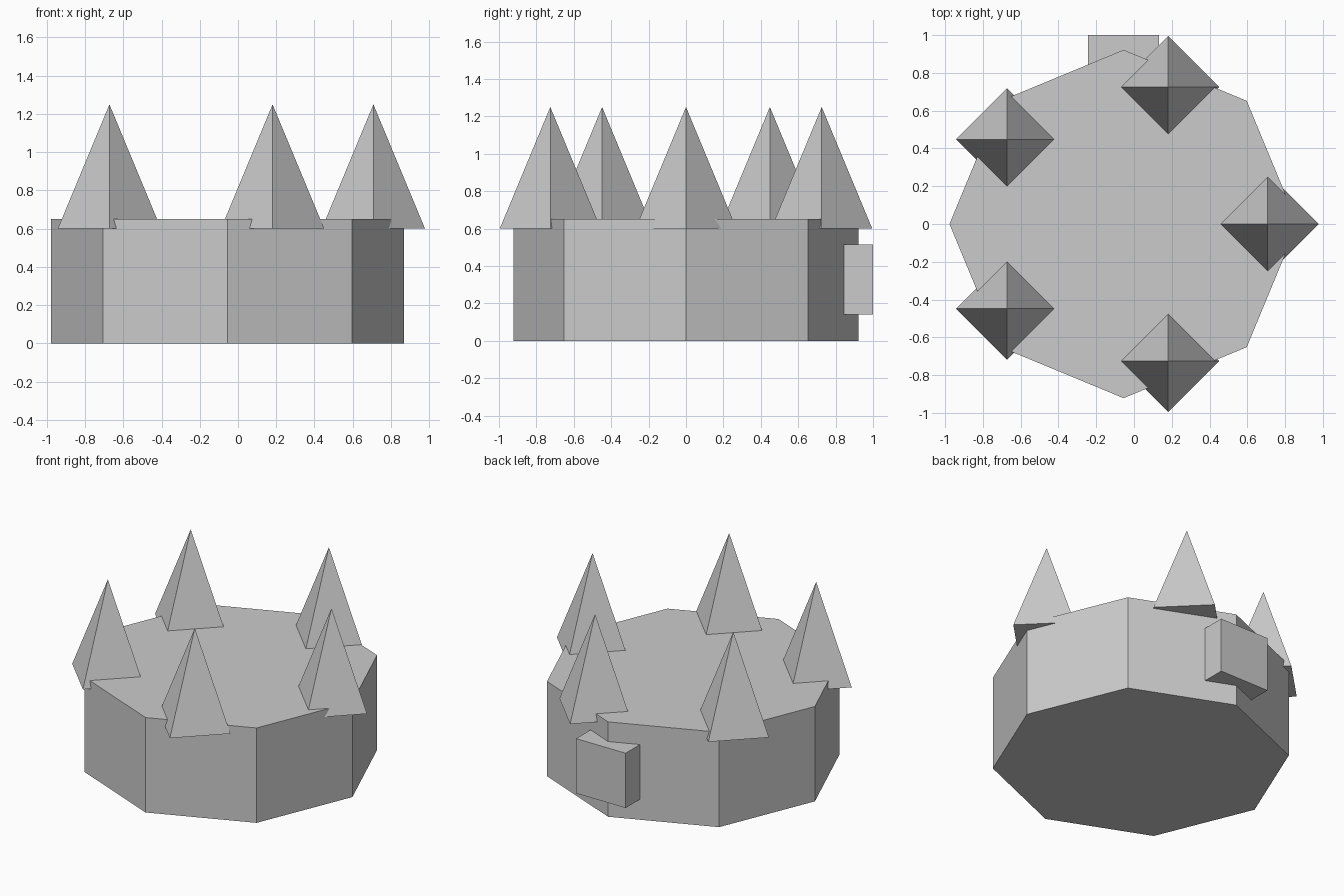
import bpy, math

if "Cube" in bpy.data.objects:
    bpy.data.objects.remove(bpy.data.objects["Cube"])

CX = -0.055          # axis of the round body
BODY_R, BODY_H = 0.922, 0.65

grey = bpy.data.materials.new("grey")
grey.diffuse_color = (0.6, 0.6, 0.6, 1)
grey.use_nodes = True
grey.node_tree.nodes["Principled BSDF"].inputs["Base Color"].default_value = grey.diffuse_color


def finish(name):
    ob = bpy.context.object
    ob.name = name
    ob.data.materials.append(grey)
    return ob


# Eight-sided drum body, one corner on each axis
bpy.ops.mesh.primitive_cylinder_add(vertices=8, radius=BODY_R, depth=BODY_H,
                                    location=(CX, 0, BODY_H / 2))
finish("body")

# Five four-sided spikes around the rim, all aligned with the axes
for i in range(5):
    a = math.radians(72 * i)
    x, y = CX + 0.763 * math.cos(a), 0.763 * math.sin(a)
    bpy.ops.mesh.primitive_cone_add(vertices=4, radius1=0.27, radius2=0, depth=0.65,
                                    location=(x, y, 0.925))
    finish(f"spike_{i + 1}")

# Block let into the back wall
bpy.ops.mesh.primitive_cube_add(size=0.375, location=(CX, 0.8125, 0.3275))
finish("back_block")
